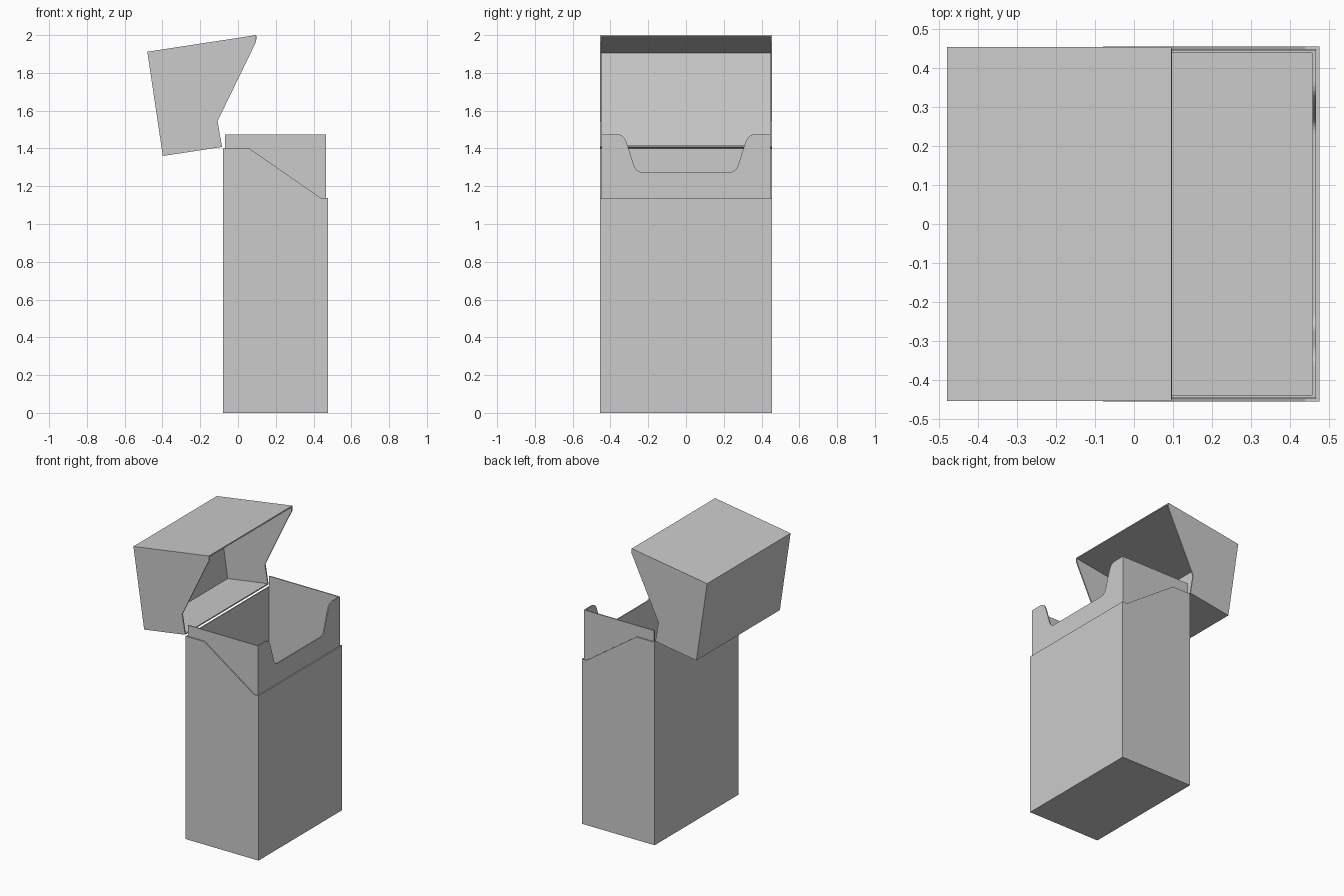
import bpy, bmesh

if "Cube" in bpy.data.objects:
    bpy.data.objects.remove(bpy.data.objects["Cube"])

CARD = 0.008  # card thickness


def folded_card(name, profile, half_width, walls, front_outline=None):
    """Two side panels from an x-z profile (anticlockwise seen from -y),
    joined by wall panels on the listed profile edges, thickened inwards."""
    bm = bmesh.new()
    near = [bm.verts.new((x, -half_width, z)) for x, z in profile]
    far = [bm.verts.new((x, half_width, z)) for x, z in profile]
    bm.faces.new(near)
    bm.faces.new(far[::-1])
    n = len(profile)
    for i in walls:
        j = (i + 1) % n
        loop = [near[j], near[i], far[i], far[j]]
        if front_outline:
            # shaped upper edge running from the far side to the near side
            x = profile[i][0]
            loop += [bm.verts.new((x, y, z)) for y, z in front_outline]
        bm.faces.new(loop)
    mesh = bpy.data.meshes.new(name)
    bm.to_mesh(mesh)
    bm.free()
    obj = bpy.data.objects.new(name, mesh)
    bpy.context.collection.objects.link(obj)
    mod = obj.modifiers.new("thickness", 'SOLIDIFY')
    mod.thickness = CARD
    mod.offset = -1
    mod.use_even_offset = True
    return obj


def rounded(a, c, b, steps=6):
    """Curve from a to b, pulled towards the corner c."""
    pts = []
    for k in range(steps + 1):
        t = k / steps
        pts.append(tuple((1 - t) ** 2 * p + 2 * t * (1 - t) * q + t * t * r
                         for p, q, r in zip(a, c, b)))
    return pts


# Box body: floor, front and back walls, open sloping top
folded_card("box_body",
            [(-0.08, 0), (0.476, 0), (0.476, 1.137), (0.44, 1.137),
             (0.06, 1.4), (-0.08, 1.4)],
            0.456, walls=[0, 1, 5])

# Inner sleeve: two sides and a front with a rounded finger notch
half_notch = (rounded((0.365, 1.475), (0.327, 1.475), (0.312, 1.425)) +
              rounded((0.277, 1.315), (0.264, 1.275), (0.232, 1.275)))
notch = half_notch + [(-y, z) for y, z in reversed(half_notch)]
folded_card("inner_sleeve",
            [(-0.07, 0.8), (0.467, 0.8), (0.467, 1.475), (-0.07, 1.475)],
            0.447, walls=[1], front_outline=notch)

# Flip lid, swung back past the rear edge
folded_card("flip_lid",
            [(-0.398, 1.36), (-0.085, 1.408), (-0.108, 1.545),
             (0.096, 1.965), (0.096, 2.0), (-0.48, 1.912)],
            0.455, walls=[0, 4, 5])
